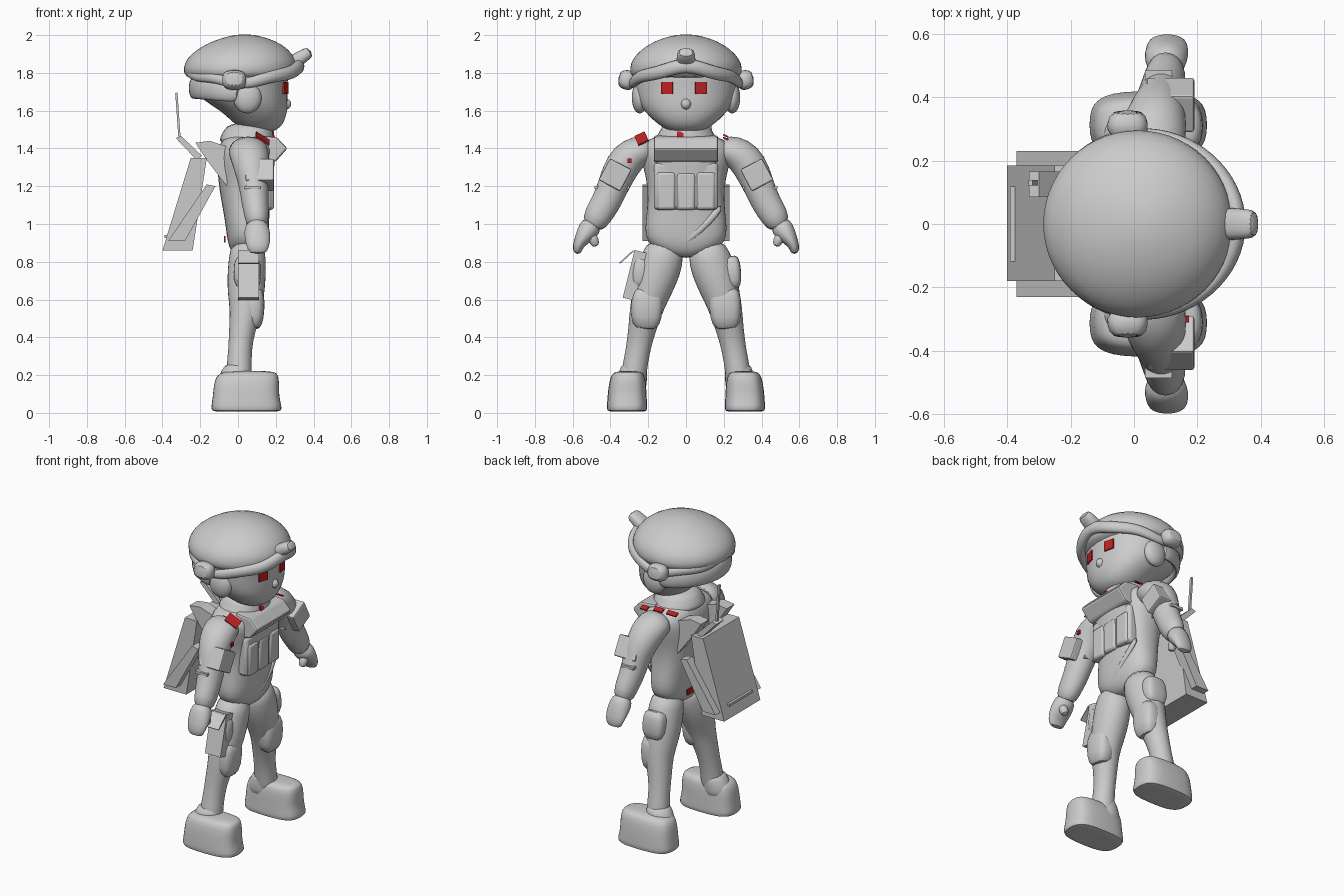
import bpy, bmesh, math
from mathutils import Vector, Matrix


def material(name, rgb):
    m = bpy.data.materials.new(name)
    m.diffuse_color = (*rgb, 1)
    return m


GREY = material("cloth grey", (0.6, 0.6, 0.6))
RED = material("signal red", (0.5, 0.015, 0.018))


def finish(name, bm, mat=GREY, smooth=0, subdiv=0, bevel=0):
    bmesh.ops.recalc_face_normals(bm, faces=bm.faces[:])
    me = bpy.data.meshes.new(name)
    bm.to_mesh(me)
    bm.free()
    me.materials.append(mat)
    ob = bpy.data.objects.new(name, me)
    bpy.context.collection.objects.link(ob)
    if bevel:
        mod = ob.modifiers.new("bevel", "BEVEL")
        mod.width, mod.segments = bevel, 2
    if subdiv:
        ob.modifiers.new("subdivision", "SUBSURF").levels = subdiv
        ob.modifiers["subdivision"].render_levels = subdiv
    if smooth:
        bpy.ops.object.select_all(action="DESELECT")
        ob.select_set(True)
        bpy.context.view_layer.objects.active = ob
        bpy.ops.object.shade_smooth_by_angle(angle=math.radians(smooth))
    return ob


def loft(name, rings, axis=(1, 0, 0), n=16, power=1.0, closed=False, flat=False):
    """Rings are (x, y, z, radius along axis, radius across); flat keeps them level."""
    bm = bmesh.new()
    pts = [Vector(r[:3]) for r in rings]
    k, loops = len(rings), []
    for i, r in enumerate(rings):
        a, b = (pts[i - 1], pts[(i + 1) % k]) if closed else (pts[max(i - 1, 0)], pts[min(i + 1, k - 1)])
        t = Vector((0, 0, 1)) if flat else (b - a).normalized()
        u = Vector(axis)
        u = (u - t * u.dot(t)).normalized()
        v = t.cross(u)
        loop = []
        for j in range(n):
            c, s = math.cos(j * math.tau / n), math.sin(j * math.tau / n)
            c = math.copysign(abs(c) ** power, c)
            s = math.copysign(abs(s) ** power, s)
            loop.append(bm.verts.new(pts[i] + u * c * r[3] + v * s * r[4]))
        loops.append(loop)
    for i in range(k if closed else k - 1):
        p, q = loops[i], loops[(i + 1) % k]
        for j in range(n):
            bm.faces.new((p[j], p[(j + 1) % n], q[(j + 1) % n], q[j]))
    if not closed:
        bm.faces.new(loops[0])
        bm.faces.new(loops[-1])
    return finish(name, bm, smooth=60, subdiv=1)


def prism(name, pts, y0, y1, **kw):
    """Side profile of (x, z) points extruded from y0 to y1."""
    bm = bmesh.new()
    f = bm.faces.new([bm.verts.new((x, y0, z)) for x, z in pts])
    ext = bmesh.ops.extrude_face_region(bm, geom=[f])["geom"]
    bmesh.ops.translate(bm, vec=(0, y1 - y0, 0), verts=[g for g in ext if isinstance(g, bmesh.types.BMVert)])
    return finish(name, bm, **kw)


def box(name, loc, size, rot=(0, 0, 0), **kw):
    bm = bmesh.new()
    m = Matrix.Translation(loc)
    for a, ax in zip(rot, "XYZ"):
        m = m @ Matrix.Rotation(math.radians(a), 4, ax)
    bmesh.ops.create_cube(bm, size=1, matrix=m @ Matrix.Diagonal((*size, 1)))
    return finish(name, bm, **kw)


def ball(name, loc, size):
    bm = bmesh.new()
    bmesh.ops.create_uvsphere(bm, u_segments=20, v_segments=12, radius=1,
                              matrix=Matrix.Translation(loc) @ Matrix.Diagonal((*size, 1)))
    return finish(name, bm, smooth=60)


# Head and face
loft("head", [(.12, 0, 1.485, .06, .07), (.115, 0, 1.51, .11, .125), (.105, 0, 1.55, .145, .175),
              (.085, 0, 1.60, .178, .225), (.035, 0, 1.66, .230, .265), (.01, 0, 1.72, .253, .28),
              (.008, 0, 1.78, .26, .285), (.01, 0, 1.84, .26, .28)], n=24, power=.93, flat=True)
ball("nose", (.248, 0, 1.635), (.034, .028, .03))
for y, x, a in ((-.10, .25, -16), (.08, .256, 12)):
    box("eye", (x, y, 1.72), (.009, .064, .062), (0, 0, a), mat=RED)

# Helmet: dome, tilted rim, nape guard, front mount, ear cups
loft("helmet_dome", [(.01, 0, 1.76, .28, .285), (.01, 0, 1.80, .302, .299), (.015, 0, 1.85, .302, .297),
                     (.02, 0, 1.90, .272, .265), (.03, 0, 1.95, .208, .203), (.035, 0, 1.985, .125, .125),
                     (.035, 0, 2.005, .035, .035)], n=28, flat=True)
rim = []
for i in range(32):
    a = i * math.tau / 32
    c = math.cos(a)
    f = max(c, 0)
    z = 1.75 + (.08 if c > 0 else .055) * c * c + .008 * math.cos(6 * a)
    rim.append((.02 + (.285 + .02 * f) * c, .285 * math.sin(a), z, .029 + .012 * f, .02 + .012 * f))
loft("helmet_rim", rim, axis=(0, 0, 1), n=8, closed=True)
nape = []
for i in range(13):
    a = math.radians(90 + 15 * i)
    nape.append((.01 + .25 * math.cos(a), .265 * math.sin(a), 1.70 + .02 * abs(math.cos(a)), .06, .025))
loft("helmet_nape_guard", nape, axis=(0, 0, 1), n=10)
loft("helmet_mount", [(.27, 0, 1.84, .05, .04), (.31, 0, 1.865, .052, .04), (.345, 0, 1.89, .048, .035),
                      (.388, 0, 1.915, .045, .03)], axis=(0, 1, 0), power=.8)
for s in (1, -1):
    loft("ear_cup", [(-.02, s * .27, 1.755, .065, .055), (-.02, s * .32, 1.765, .068, .055),
                     (-.02, s * .36, 1.77, .05, .04)], power=.75)
    ball("ear", (.05, s * .245, 1.67), (.075, .042, .085))

# Neck, collar and torso
loft("neck", [(.06, 0, 1.40, .10, .11), (.08, 0, 1.56, .10, .10)])
loft("collar", [(.045, 0, 1.42, .16, .20), (.05, 0, 1.46, .15, .165), (.055, 0, 1.49, .14, .145),
                (.07, 0, 1.54, .12, .125)], n=12, flat=True)
loft("torso", [(.05, 0, .82, .06, .06), (.05, 0, .86, .09, .14), (.05, 0, .90, .105, .21),
               (.05, 0, .98, .115, .22), (.045, 0, 1.06, .122, .208), (.04, 0, 1.18, .14, .20),
               (.04, 0, 1.30, .152, .225), (.05, 0, 1.40, .155, .26), (.05, 0, 1.45, .135, .20),
               (.05, 0, 1.47, .10, .14)], n=24, power=.82, flat=True)
loft("belt", [(.05, 0, .91, .115, .218), (.05, 0, .97, .12, .226)], n=24, power=.82)

# Chest rig
prism("chest_pouch", [(.1, 1.32), (.20, 1.33), (.262, 1.40), (.205, 1.46), (.1, 1.47)], -.17, .17, bevel=.012)
box("rig_panel", (.125, 0, 1.20), (.11, .34, .25), bevel=.02, smooth=40)
for y in (-.105, 0, .105):
    box("magazine_pouch", (.165, y, 1.175), (.05, .10, .2), bevel=.015, smooth=40)
loft("sling", [(.135, .19, 1.10, .015, .02), (.152, .12, 1.01, .015, .02), (.15, .03, .93, .015, .02),
               (.13, -.04, .88, .015, .02)], n=8)

for s in (1, -1):
    # Sleeve, forearm and hand
    loft("arm", [(.045, s * .18, 1.395, .10, .07), (.055, s * .25, 1.388, .108, .088), (.065, s * .315, 1.345, .104, .098),
                 (.075, s * .36, 1.265, .088, .092), (.085, s * .39, 1.19, .078, .083), (.09, s * .425, 1.11, .073, .08),
                 (.10, s * .47, 1.04, .065, .076), (.10, s * .50, .98, .055, .058)])
    loft("hand", [(.10, s * .485, 1.01, .055, .055), (.10, s * .52, .965, .07, .06), (.105, s * .55, .92, .07, .042),
                  (.105, s * .575, .88, .06, .028), (.105, s * .575, .84, .045, .02)])
    loft("thumb", [(.12, s * .51, .95, .03, .032), (.12, s * .485, .91, .028, .028), (.12, s * .476, .88, .02, .02)], n=10)
    # Armband patch with a flared cuff
    box("armband", (.115, s * .375, 1.26), (.15, .13, .13), (s * 28, 0, 0), bevel=.008)
    prism("cuff_plate", [(.035, 1.186), (.12, 1.186), (.12, 1.202), (.035, 1.202)], s * .30, s * .485)
    # Trouser leg
    loft("leg", [(.05, s * .10, .90, .09, .09), (.05, s * .125, .82, .10, .118), (.045, s * .155, .72, .105, .115),
                 (.042, s * .19, .62, .098, .10), (.04, s * .215, .53, .083, .087), (.02, s * .235, .43, .07, .073),
                 (.01, s * .255, .33, .062, .065), (.005, s * .275, .22, .07, .068), (.005, s * .285, .12, .07, .07)])
    loft("knee_pad", [(.07, s * .20, .66, .05, .07), (.08, s * .205, .62, .065, .088), (.08, s * .21, .50, .06, .085),
                      (.07, s * .215, .44, .045, .06)], power=.7)
    loft("thigh_pouch", [(.05, s * .225, .83, .05, .04), (.05, s * .235, .80, .075, .055),
                         (.05, s * .245, .69, .075, .052), (.05, s * .25, .65, .05, .03)], power=.6)
    # Boot: ankle cuff and blocky foot
    loft("boot_ankle", [(-.02, s * .29, .10, .10, .08), (-.02, s * .285, .17, .095, .08),
                        (-.008, s * .28, .225, .08, .075), (0, s * .275, .265, .064, .064)], flat=True)
    loft("boot_foot", [(.045, s * .312, .008, .15, .08), (.045, s * .312, .008, .188, .108),
                       (.045, s * .312, .035, .188, .108), (.042, s * .312, .09, .176, .104),
                       (.045, s * .31, .15, .175, .10), (.05, s * .308, .20, .165, .09),
                       (.06, s * .306, .218, .14, .07), (.07, s * .305, .222, .06, .03)],
         n=20, power=.65, flat=True)

# Backpack with side flaps, handle and straps
prism("backpack", [(-.25, 1.35), (-.165, 1.35), (-.24, .86), (-.40, .86)], -.18, .185)
box("pack_handle", (-.382, 0, .935), (.016, .235, .016))
for s in (1, -1):
    prism("pack_side_flap", [(-.37, .91), (-.28, .91), (-.12, 1.2), (-.165, 1.21)], s * .17, s * .23)
    prism("pack_strap", [(-.225, 1.43), (-.15, 1.44), (-.03, 1.40), (-.06, 1.2), (-.17, 1.345)], s * .09, s * .17)
prism("antenna_base", [(-.33, 1.455), (-.30, 1.465), (-.19, 1.36), (-.22, 1.34)], .085, .165)
box("antenna", (-.318, .13, 1.575), (.012, .016, .24), (0, -4, 0))

# Holster with flap on one thigh
box("holster", (.055, -.272, .728), (.11, .065, .26), (-14, 0, 0))
box("holster_flap", (.055, -.315, .825), (.11, .008, .10), (-48, 0, 0))

# Red markings on the shoulders, collar, sleeve and hip
box("shoulder_mark", (.13, -.235, 1.452), (.085, .06, .009), (25, 36, 0), mat=RED)
box("sleeve_mark", (.168, -.30, 1.335), (.009, .022, .025), mat=RED)
for x, w, z in ((-.05, .07, 1.467), (.045, .06, 1.467), (.145, .045, 1.452)):
    box("shoulder_stripe", (x, .21, z), (w, .03, .009), (-25, 0, 0), mat=RED)
box("collar_mark", (.187, -.03, 1.472), (.009, .035, .035), (0, -20, 0), mat=RED)
box("hip_mark", (-.07, .05, .92), (.009, .08, .035), mat=RED)
